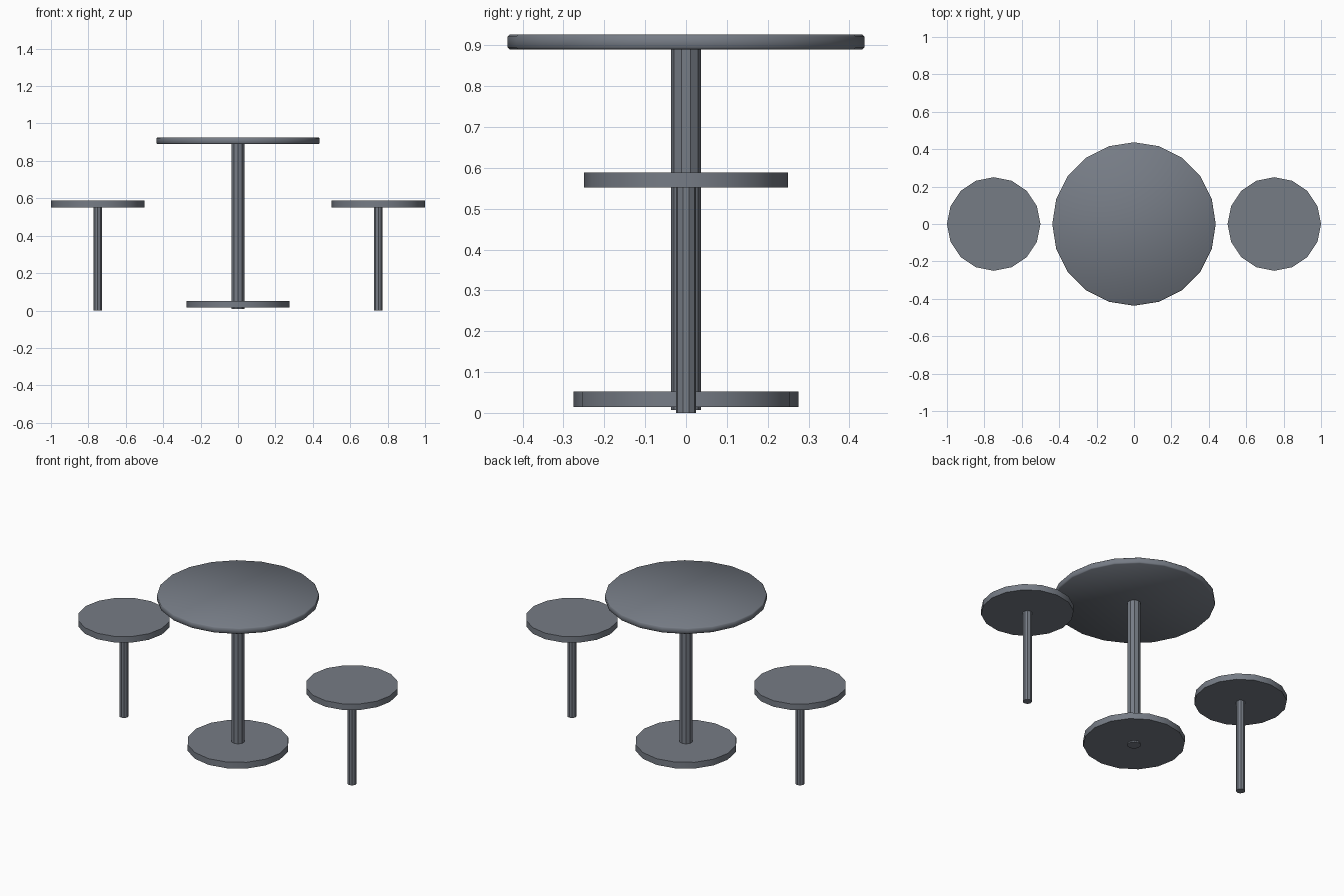
import bpy, math

if "Cube" in bpy.data.objects:
    bpy.data.objects.remove(bpy.data.objects["Cube"])

# One slate grey for everything
grey = bpy.data.materials.new("slate grey")
grey.diffuse_color = (0.18, 0.20, 0.235, 1)
grey.use_nodes = True
grey.node_tree.nodes["Principled BSDF"].inputs["Base Color"].default_value = grey.diffuse_color


def disc(name, sides, radius, z0, z1, x=0.0, smooth=False):
    """Upright prism with a corner on the y axis, from z0 to z1."""
    bpy.ops.mesh.primitive_cylinder_add(
        vertices=sides, radius=radius, depth=z1 - z0,
        location=(x, 0, (z0 + z1) / 2))
    ob = bpy.context.object
    ob.name = name
    ob.data.materials.append(grey)
    if smooth:
        bpy.ops.object.shade_smooth_by_angle(angle=math.radians(30))
    return ob


# Table: top with a slightly eased rim, column and round foot
top = disc("table_top", 20, 0.437, 0.89, 0.926)
bevel = top.modifiers.new("eased rim", 'BEVEL')
bevel.width = 0.005
bevel.segments = 1
bevel.limit_method = 'ANGLE'
bevel.angle_limit = math.radians(60)
bpy.ops.object.shade_smooth()
disc("table_column", 10, 0.037, 0.007, 0.892)
disc("table_foot", 16, 0.275, 0.015, 0.052, smooth=True)

# Two stools, one on each side
for side, x in (("left", -0.75), ("right", 0.75)):
    disc(side + "_stool_seat", 16, 0.25, 0.552, 0.588, x, smooth=True)
    disc(side + "_stool_post", 10, 0.025, 0.0, 0.555, x)
